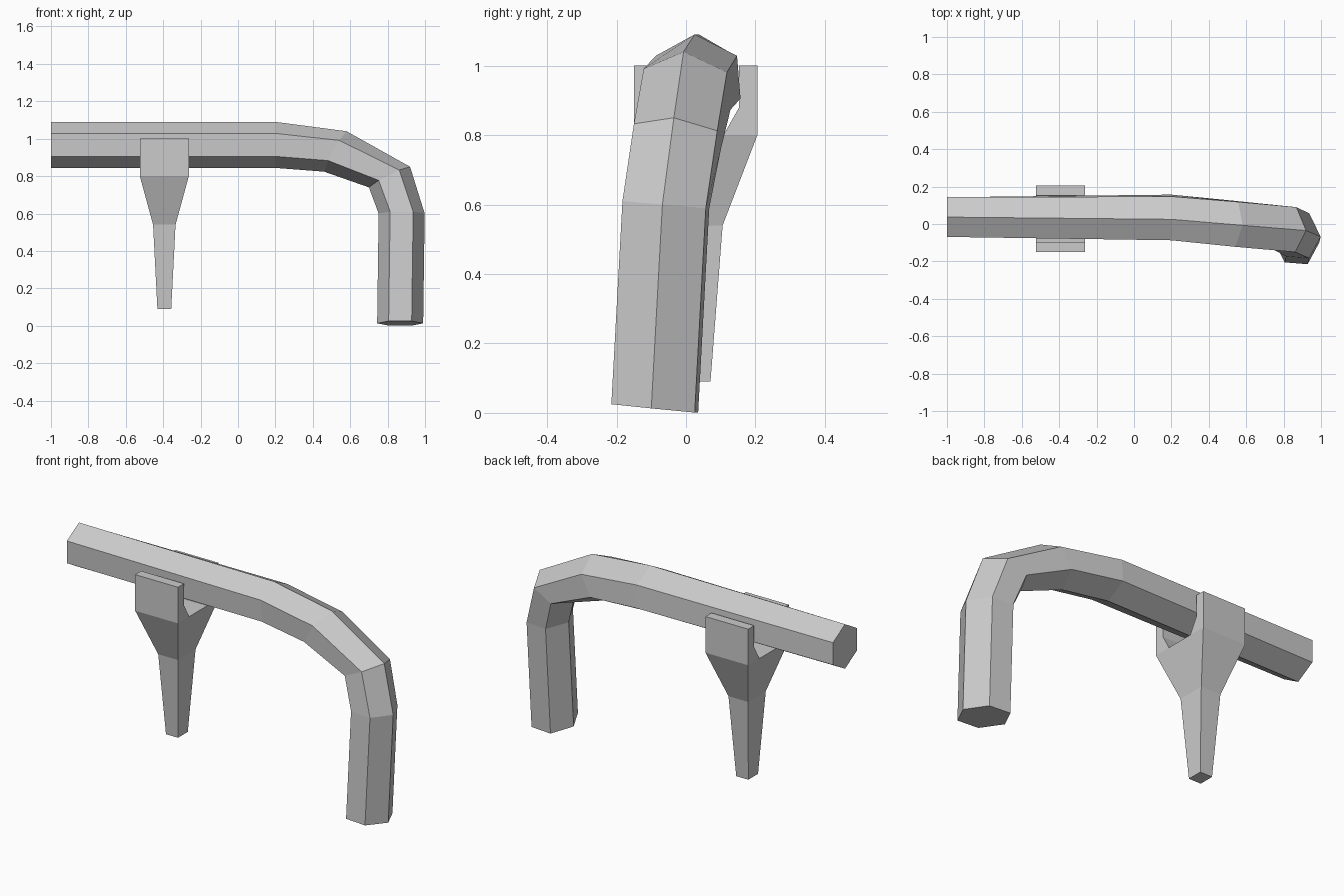
import bpy, bmesh, math
from mathutils import Vector

if "Cube" in bpy.data.objects:
    bpy.data.objects.remove(bpy.data.objects["Cube"])


def finish(bm, name):
    bmesh.ops.recalc_face_normals(bm, faces=bm.faces[:])
    mesh = bpy.data.meshes.new(name)
    bm.to_mesh(mesh)
    bm.free()
    obj = bpy.data.objects.new(name, mesh)
    bpy.context.collection.objects.link(obj)
    return obj


# Bent hexagonal tube: each ring = centre, outward radius, half-width vector to the front
rings = [
    ((-1.00, 0.037, 0.967), (0, 0, 0.123), (0, -0.106, 0)),
    ((0.20, 0.035, 0.967), (0, -0.01, 0.123), (0, -0.117, 0)),
    ((0.52, 0.003, 0.932), (0.06, -0.01, 0.108), (-0.008, -0.12, 0.005)),
    ((0.81, -0.025, 0.795), (0.11, -0.01, 0.055), (-0.003, -0.12, 0.01)),
    ((0.875, -0.058, 0.600), (0.123, -0.01, 0), (0, -0.12, 0.01)),
    ((0.867, -0.09, 0.013), (0.123, -0.01, 0), (0, -0.12, 0.012)),
]
bm = bmesh.new()
loops = []
for centre, out, side in rings:
    c, u, s = Vector(centre), Vector(out), Vector(side)
    loop = []
    for i in range(6):
        a = math.radians(60 * i)
        loop.append(bm.verts.new(c + u * math.cos(a) + s * (math.sin(a) / math.sin(math.pi / 3))))
    loops.append(loop)
for a, b in zip(loops, loops[1:]):
    for i in range(6):
        j = (i + 1) % 6
        bm.faces.new((a[i], a[j], b[j], b[i]))
bm.faces.new(loops[0])
bm.faces.new(loops[-1])
finish(bm, "bent_tube")


# Forked support: side profile (y, z) mirrored about its axis, widened in x by height
CX, CY = -0.394, 0.028


def half_width(z):
    if z >= 0.79:
        return 0.131
    return 0.06 if z > 0.3 else 0.037


bm = bmesh.new()
cache = {}


def vert(y, z):
    key = (round(y, 4), z)
    if key not in cache:
        cache[key] = bm.verts.new((CX - half_width(z), CY + y, z))
    return cache[key]


def face(points):
    bm.faces.new([vert(y, z) for y, z in points])


face([(-0.0425, 0.09), (0.0425, 0.09), (0.0775, 0.54), (-0.0775, 0.54)])
face([(-0.0775, 0.54), (0.0775, 0.54), (0.1775, 0.8), (0.08, 0.8), (-0.08, 0.8), (-0.1775, 0.8)])
prong = [(0.08, 0.8), (0.1775, 0.8), (0.1775, 1.0), (0.125, 1.0), (0.125, 0.88)]
face(prong)
face([(-y, z) for y, z in reversed(prong)])
result = bmesh.ops.extrude_face_region(bm, geom=bm.faces[:], use_keep_orig=True)
for g in result["geom"]:
    if isinstance(g, bmesh.types.BMVert):
        g.co.x = CX + half_width(g.co.z)
finish(bm, "forked_support")
